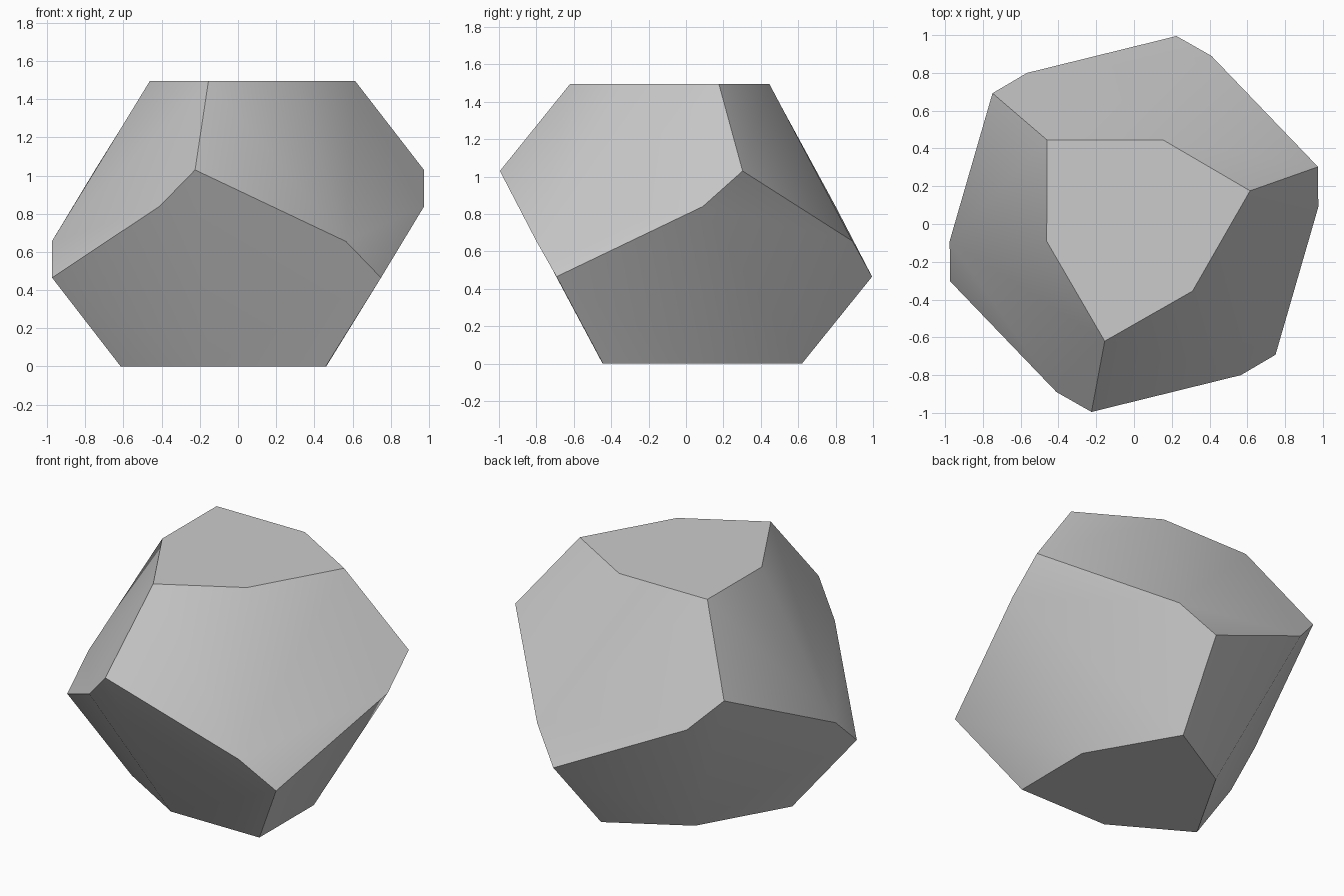
import bpy, bmesh, math
from mathutils import Matrix, Vector

cube = bpy.data.objects.get("Cube")
if cube:
    bpy.data.objects.remove(cube, do_unlink=True)

HEIGHT = 1.495
CENTRE = Vector((0, 0, HEIGHT / 2))

# One corner of each kind; turning and inverting them gives all the others
corners = [
    Vector((-0.155, -0.62, HEIGHT)),
    Vector((0.31, -0.355, HEIGHT)),
    Vector((-0.225, -0.995, 1.03)),
    Vector((-0.41, -0.89, 0.84)),
]

# Grey stone colour
grey = bpy.data.materials.new("grey")
grey.use_nodes = True
colour = (0.6, 0.6, 0.6, 1)
grey.diffuse_color = colour
grey.node_tree.nodes["Principled BSDF"].inputs["Base Color"].default_value = colour

# Solid body: threefold about the vertical axis and mirrored through its centre
bm = bmesh.new()
for corner in corners:
    for step in range(3):
        point = Matrix.Rotation(math.radians(120 * step), 3, "Z") @ corner
        bm.verts.new(point)
        bm.verts.new(2 * CENTRE - point)
bmesh.ops.convex_hull(bm, input=bm.verts)

# Merge coplanar triangles into whole facets
bmesh.ops.dissolve_limit(bm, angle_limit=math.radians(8),
                         verts=bm.verts, edges=bm.edges)
bmesh.ops.recalc_face_normals(bm, faces=bm.faces)

mesh = bpy.data.meshes.new("faceted_body")
bm.to_mesh(mesh)
bm.free()
mesh.materials.append(grey)
body = bpy.data.objects.new("faceted_body", mesh)
bpy.context.collection.objects.link(body)

# Soft folds inside each side, crisp edges between sides
bpy.context.view_layer.objects.active = body
body.select_set(True)
bpy.ops.object.shade_smooth_by_angle(angle=math.radians(32))
